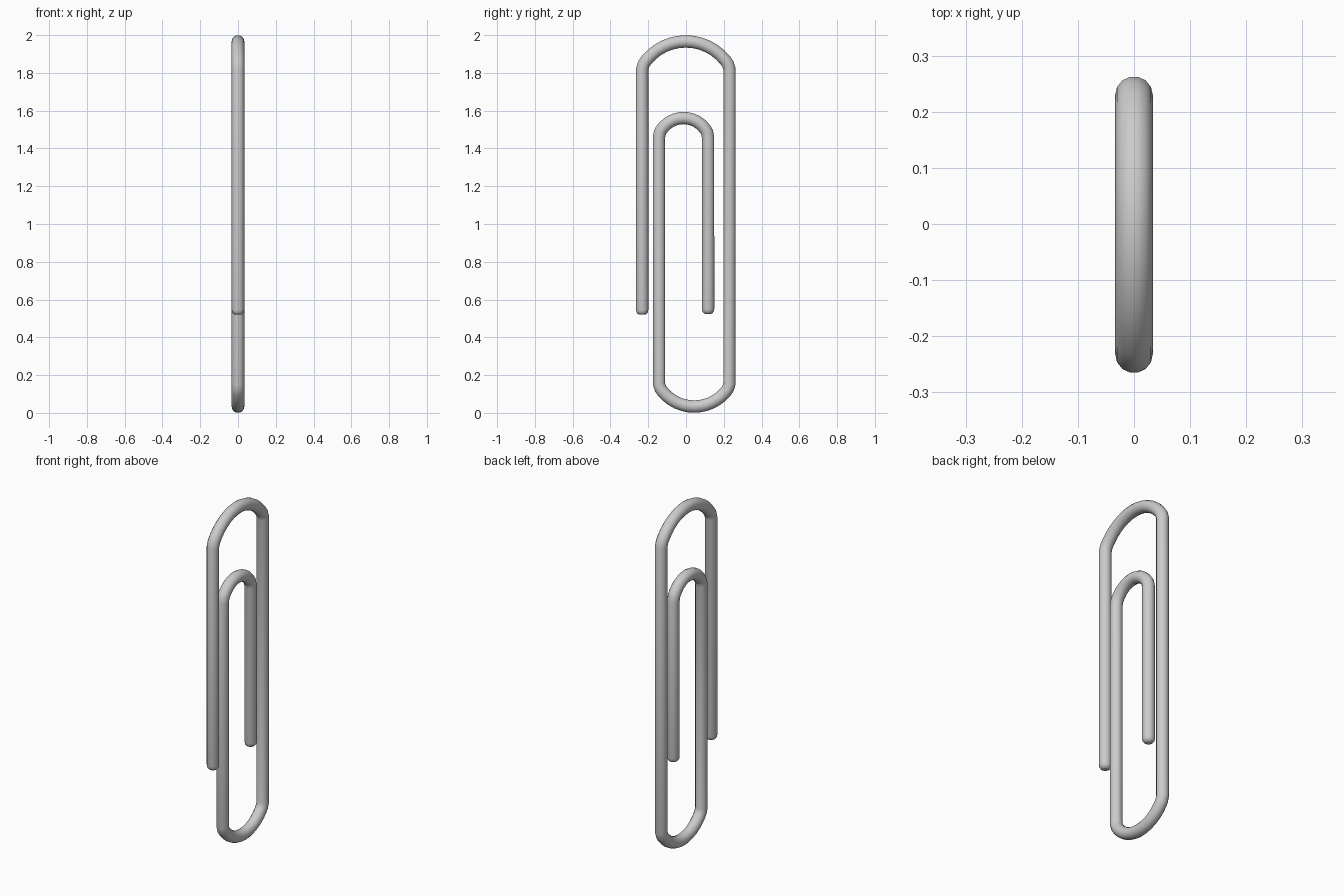
import bpy, math

if "Cube" in bpy.data.objects:
    bpy.data.objects.remove(bpy.data.objects["Cube"])

R = 0.0335  # wire radius


def arc(y0, y1, z_end, z_peak, n=14):
    """Circular arc from (y0, z_end) to (y1, z_end) passing through z_peak."""
    h, s = (y1 - y0) / 2, z_peak - z_end
    rad = (h * h + s * s) / (2 * abs(s))
    sign = 1 if s > 0 else -1
    cz = z_peak - sign * rad
    half = math.asin(abs(h) / rad)
    d = 1 if h > 0 else -1
    out = []
    for i in range(n + 1):
        t = -half + 2 * half * i / n
        out.append(((y0 + y1) / 2 + d * rad * math.sin(t), cz + sign * rad * math.cos(t)))
    return out


def soften(pts, limit=0.2, cut=0.014):
    """Round off the kinks where straight legs meet the bends."""
    out = [pts[0]]
    for a, b, c in zip(pts, pts[1:], pts[2:]):
        t0 = math.atan2(b[1] - a[1], b[0] - a[0])
        t1 = math.atan2(c[1] - b[1], c[0] - b[0])
        turn = abs(math.remainder(t1 - t0, 2 * math.pi))
        if turn > limit and max(math.dist(a, b), math.dist(b, c)) > 0.3:
            for q in (a, c):
                k = cut / math.dist(b, q)
                out.append((b[0] + (q[0] - b[0]) * k, b[1] + (q[1] - b[1]) * k))
        else:
            out.append(b)
    return out + [pts[-1]]


# Wire path in the y-z plane: outer leg, top bend, long leg, bottom bend, inner loop
CAP = [(0.0, 0.5), (0.005, 0.75), (0.013, 0.92), (0.026, 1.0)]   # rounded tip: height, radius
path = [(-0.232, 0.55)]
path += arc(-0.232, 0.23, 1.835, 2 - R)
path += arc(0.23, -0.143, 0.14, R)
path += arc(-0.143, 0.117, 1.475, 1.561)
path += [(0.117, 0.55)]
path = soften(path)

pts = [(-0.232, 0.52 + h, r) for h, r in CAP]
pts += [(y, z, 1.0) for y, z in path[1:-1]]
pts += [(0.117, 0.524 + h, r) for h, r in reversed(CAP)]

# Bent wire
cu = bpy.data.curves.new("bent_wire", 'CURVE')
cu.dimensions = '3D'
cu.bevel_depth = R
cu.bevel_resolution = 5
cu.use_fill_caps = True
sp = cu.splines.new('POLY')
sp.points.add(len(pts) - 1)
for p, (y, z, r) in zip(sp.points, pts):
    p.co = (0, y, z, 1)
    p.radius = r
ob = bpy.data.objects.new("bent_wire", cu)
bpy.context.collection.objects.link(ob)
bpy.context.view_layer.objects.active = ob
ob.select_set(True)
bpy.ops.object.convert(target='MESH')
bpy.ops.object.shade_smooth_by_angle(angle=math.radians(40))
